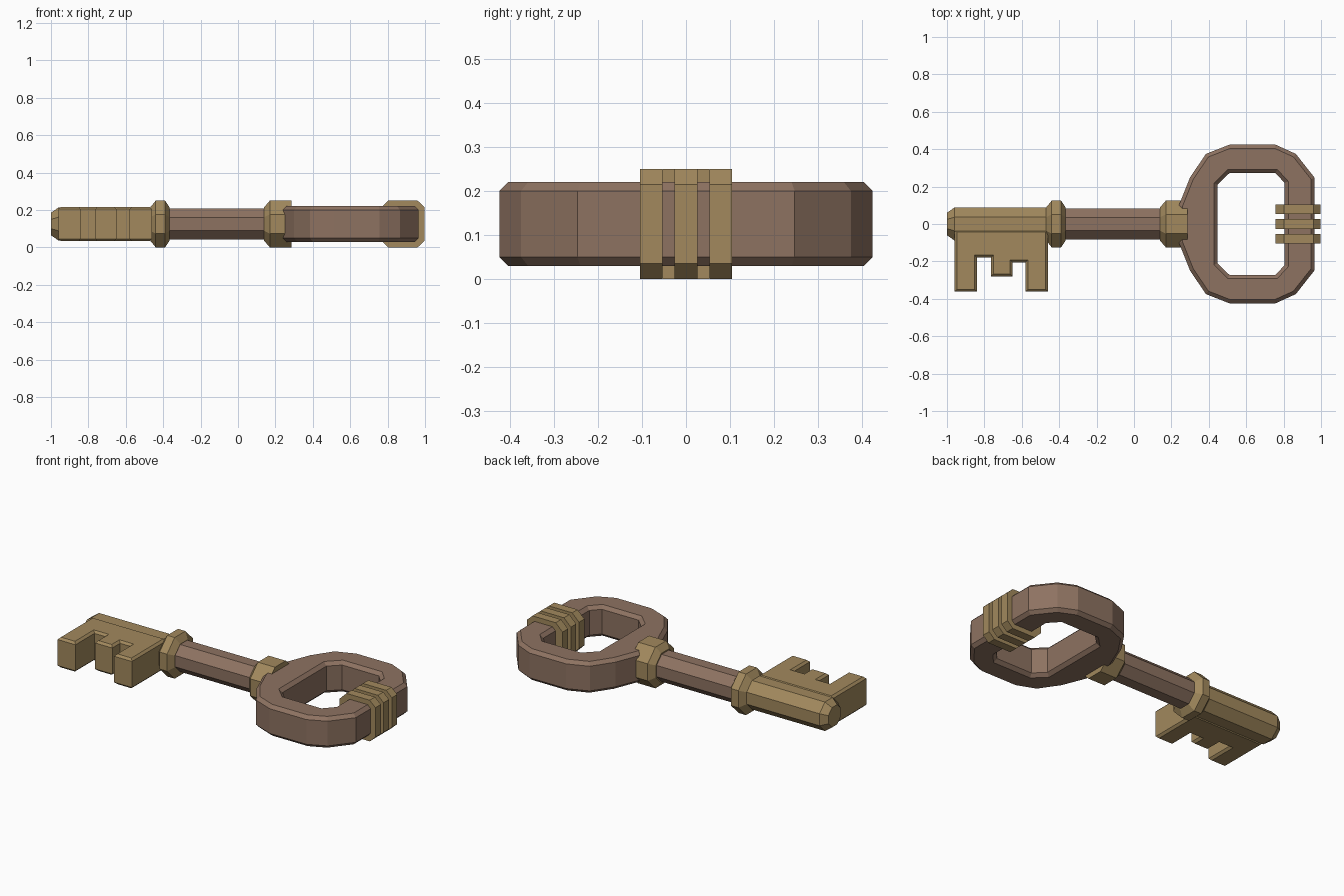
import bpy, bmesh
from math import pi, cos, sin

cube = bpy.data.objects.get("Cube")
if cube:
    bpy.data.objects.remove(cube, do_unlink=True)

MID = 0.125  # height of the key's centre plane


def material(name, rgb):
    m = bpy.data.materials.new(name)
    m.use_nodes = True
    m.diffuse_color = (*rgb, 1)
    m.node_tree.nodes["Principled BSDF"].inputs["Base Color"].default_value = (*rgb, 1)
    return m


brown = material("brown wood", (0.27, 0.17, 0.12))
gold = material("dull gold", (0.36, 0.25, 0.11))


def add(name, mesh, mat):
    mesh.materials.clear()
    mesh.materials.append(mat)
    ob = bpy.data.objects.new(name, mesh)
    bpy.context.collection.objects.link(ob)
    return ob


def rod(name, sections, mat):
    """Eight-sided rod along x; sections are (x, half width across flats)."""
    bm = bmesh.new()
    rings = []
    for x, half in sections:
        r = half / cos(pi / 8)
        rings.append([bm.verts.new((x, r * cos((i + 0.5) * pi / 4),
                                    MID + r * sin((i + 0.5) * pi / 4))) for i in range(8)])
    for a, b in zip(rings, rings[1:]):
        for i in range(8):
            j = (i + 1) % 8
            bm.faces.new((a[i], a[j], b[j], b[i]))
    bm.faces.new(rings[0])
    bm.faces.new(rings[-1])
    bmesh.ops.recalc_face_normals(bm, faces=bm.faces)
    mesh = bpy.data.meshes.new(name)
    bm.to_mesh(mesh)
    bm.free()
    return add(name, mesh, mat)


def plate(name, outlines, half, bevel, mat):
    """Flat outline, with optional hole, thickened and chamfered inwards."""
    cu = bpy.data.curves.new(name, "CURVE")
    cu.dimensions, cu.fill_mode = "2D", "BOTH"
    cu.extrude, cu.bevel_depth, cu.offset = half - bevel, bevel, -bevel
    cu.bevel_resolution = 0
    for pts in outlines:
        sp = cu.splines.new("POLY")
        sp.points.add(len(pts) - 1)
        for p, (x, y) in zip(sp.points, pts):
            p.co = (x, y, 0, 1)
        sp.use_cyclic_u = True
    tmp = bpy.data.objects.new(name, cu)
    bpy.context.collection.objects.link(tmp)
    deps = bpy.context.evaluated_depsgraph_get()
    mesh = bpy.data.meshes.new_from_object(tmp.evaluated_get(deps))
    bpy.data.objects.remove(tmp, do_unlink=True)
    bm = bmesh.new()
    bm.from_mesh(mesh)
    bmesh.ops.remove_doubles(bm, verts=bm.verts, dist=0.0005)
    bmesh.ops.recalc_face_normals(bm, faces=bm.faces)
    for f in bm.faces:
        f.smooth = False
        f.material_index = 0
    bm.to_mesh(mesh)
    bm.free()
    ob = add(name, mesh, mat)
    ob.location.z = MID
    return ob


def mirrored(pts):
    return pts + [(x, -y) for x, y in reversed(pts)]


# Shaft, tip and collars
rod("shaft", [(-0.42, 0.083), (0.2, 0.083)], brown)
rod("tip", [(-1.0, 0.06), (-0.96, 0.088), (-0.42, 0.088)], gold)
rod("tip_collar", [(-0.47, 0.088), (-0.44, 0.125), (-0.39, 0.125), (-0.365, 0.088)], gold)
rod("bow_collar", [(0.14, 0.09), (0.17, 0.125), (0.285, 0.125)], gold)

# Bow with its long eight-sided opening
outer = mirrored([(0.24, 0.1), (0.3, 0.25), (0.385, 0.375), (0.51, 0.424),
                  (0.757, 0.424), (0.865, 0.375), (0.966, 0.247)])
inner = mirrored([(0.447, 0.21), (0.51, 0.272), (0.757, 0.272), (0.805, 0.22)])
plate("bow", [outer, inner], 0.095, 0.02, brown)

# Toothed bit
plate("bit", [[(-0.96, -0.03), (-0.96, -0.362), (-0.84, -0.362), (-0.84, -0.18),
               (-0.765, -0.18), (-0.765, -0.28), (-0.65, -0.28), (-0.65, -0.205),
               (-0.58, -0.205), (-0.58, -0.362), (-0.46, -0.362), (-0.46, -0.03)]],
      0.092, 0.013, gold)

# Bands wrapped round the far end of the bow
band = mirrored([(0.757, 0.08), (0.803, 0.125), (0.96, 0.125), (0.998, 0.09)])
for i, side in enumerate(("right", "middle", "left")):
    ob = plate("band_" + side, [band], 0.026, 0, gold)
    ob.rotation_euler.x = pi / 2
    ob.location.y = (i - 1) * 0.079
